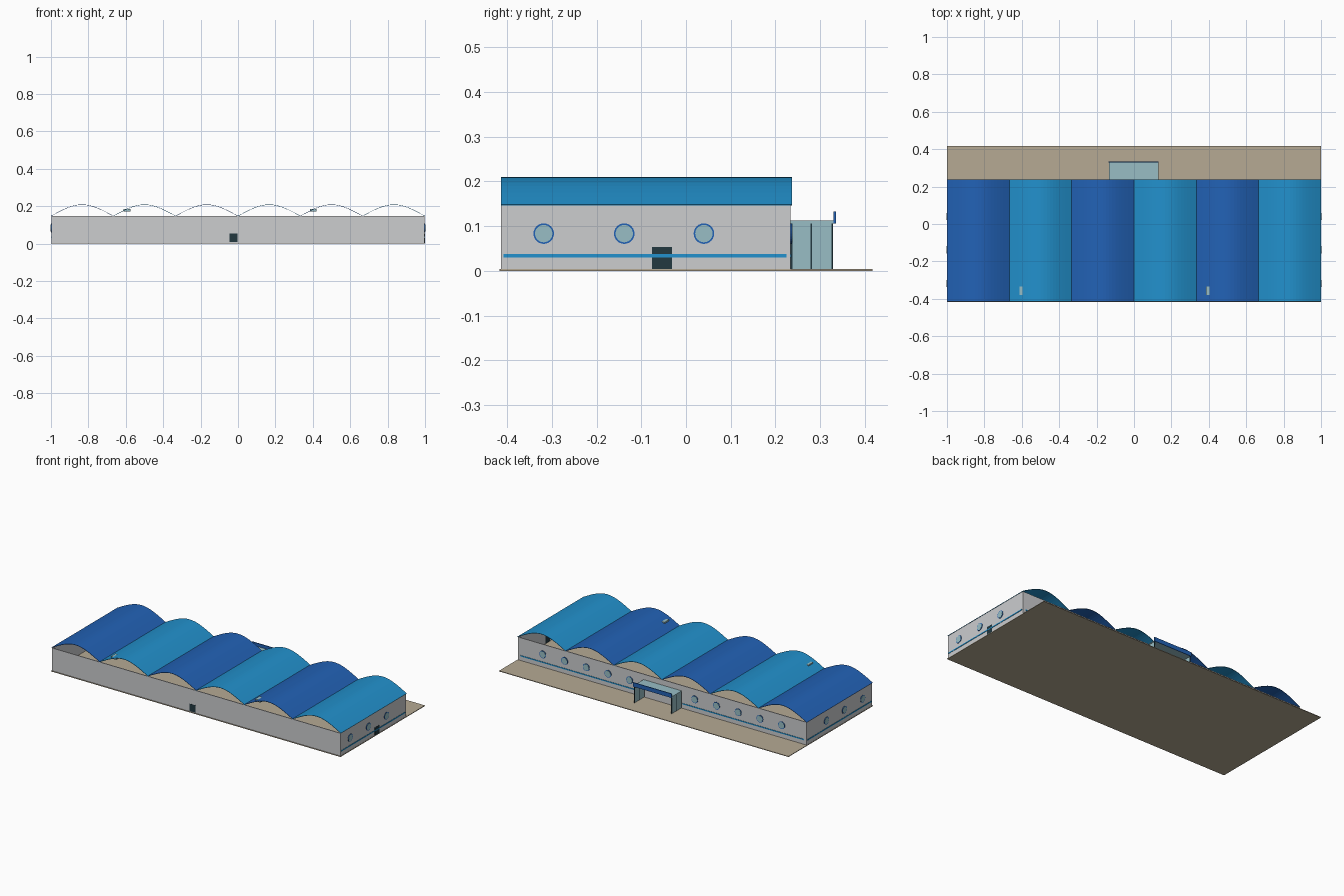
import bpy, bmesh, math
from mathutils import Matrix

if "Cube" in bpy.data.objects:
    bpy.data.objects.remove(bpy.data.objects["Cube"])


def material(name, r, g, b):
    m = bpy.data.materials.new(name)
    lin = [((c / 255 + 0.055) / 1.055) ** 2.4 for c in (r, g, b)]
    m.diffuse_color = (*lin, 1)
    m.use_nodes = True
    m.node_tree.nodes["Principled BSDF"].inputs["Base Color"].default_value = m.diffuse_color
    return m


WALL = material("wall_grey", 204, 205, 207)
DARK_BLUE = material("dark_blue", 34, 98, 182)
LIGHT_BLUE = material("light_blue", 34, 145, 205)
GLASS = material("pale_glass", 152, 190, 197)
DOOR = material("dark_door", 34, 56, 64)
GROUND = material("tan_ground", 182, 170, 148)


def finish(name, bm, mat):
    bmesh.ops.recalc_face_normals(bm, faces=bm.faces)
    me = bpy.data.meshes.new(name)
    bm.to_mesh(me)
    bm.free()
    me.materials.append(mat)
    ob = bpy.data.objects.new(name, me)
    bpy.context.collection.objects.link(ob)
    return ob


def box(name, x, y, z, mat):
    """Box from (min, max) pairs on each axis."""
    bm = bmesh.new()
    size = Matrix.Diagonal((x[1] - x[0], y[1] - y[0], z[1] - z[0], 1))
    mid = Matrix.Translation([(a[0] + a[1]) / 2 for a in (x, y, z)])
    bmesh.ops.create_cube(bm, size=1, matrix=mid @ size)
    return finish(name, bm, mat)


def disc(name, pos, axis, radius, depth, mat):
    """Round plate facing along the x or y axis."""
    bm = bmesh.new()
    turn = Matrix.Rotation(math.pi / 2, 4, 'Y' if axis == 'x' else 'X')
    bmesh.ops.create_cone(bm, cap_ends=True, segments=24, radius1=radius, radius2=radius,
                          depth=depth, matrix=Matrix.Translation(pos) @ turn)
    return finish(name, bm, mat)


def porthole(pos, axis):
    disc("window_ring", pos, axis, 0.023, 0.005, DARK_BLUE)
    disc("window_glass", pos, axis, 0.0195, 0.007, GLASS)


FRONT, BACK, TOP, T = -0.413, 0.234, 0.146, 0.005

# Ground slab
box("ground", (-1, 1), (-0.417, 0.417), (0, 0.004), GROUND)

# Four thin walls, open above
box("front_wall", (-0.998, 0.998), (FRONT, FRONT + T), (0.004, TOP), WALL)
box("back_wall", (-0.998, 0.998), (BACK - T, BACK), (0.004, TOP), WALL)
for s in (-1, 1):
    box("side_wall", sorted((s * 0.998, s * (0.998 - T))), (FRONT + T, BACK - T), (0.004, TOP), WALL)

# Six vaulted roof sheets in alternating blues
SPAN, SEGS, RISE = 2 / 6, 20, 0.061
for i in range(6):
    bm = bmesh.new()
    rows = []
    for k in range(SEGS + 1):
        t = k / SEGS
        h = 0.75 * 4 * t * (1 - t) + 0.25 * math.sin(math.pi * t) ** 2
        x = -1 + (i + t) * SPAN
        rows.append([bm.verts.new((x, y, 0.147 + RISE * h)) for y in (FRONT - 0.001, BACK + 0.003)])
    for a, b in zip(rows, rows[1:]):
        bm.faces.new((a[0], b[0], b[1], a[1]))
    roof = finish("roof_vault", bm, (DARK_BLUE, LIGHT_BLUE)[i % 2])
    mod = roof.modifiers.new("thickness", 'SOLIDIFY')
    mod.thickness = 0.002
    mod.offset = 0

# Small vents poking through two of the roofs
for x in (-0.612, 0.384):
    box("roof_vent", (x, x + 0.037), (-0.38, -0.335), (0.171, 0.184), GLASS)

# Round windows on the sides and back
for s in (-1, 1):
    for y in (-0.318, -0.138, 0.04):
        porthole((s * 0.998, y, 0.083), 'x')
    for k in range(5):
        porthole((s * (0.225 + 0.15 * k), BACK, 0.083), 'y')

# Stripes low on the sides and back
for s in (-1, 1):
    box("side_stripe", sorted((s * 0.997, s * 1.0)), (-0.408, 0.225), (0.03, 0.037), LIGHT_BLUE)
    box("back_stripe", sorted((s * 0.14, s * 0.98)), (BACK - 0.001, BACK + 0.002), (0.03, 0.037), LIGHT_BLUE)

# Doors through the front and right walls
box("front_door", (-0.045, -0.004), (FRONT - 0.001, FRONT + T + 0.001), (0.008, 0.053), DOOR)
box("right_door", (0.992, 0.9995), (-0.076, -0.031), (0.004, 0.053), DOOR)

# Entrance canopy with glazed sides, dark frames and a fascia board
box("canopy_roof", (-0.134, 0.13), (BACK, 0.331), (0.106, 0.112), GLASS)
box("canopy_fascia", (-0.135, 0.131), (0.33, 0.335), (0.106, 0.132), DARK_BLUE)
for x in (-0.13, 0.126):
    for y0, y1 in ((0.236, 0.278), (0.282, 0.325)):
        box("canopy_side_glass", (x - 0.001, x + 0.001), (y0, y1), (0.004, 0.106), GLASS)
    for y in (0.234, 0.278, 0.325):
        box("canopy_post", (x - 0.002, x + 0.002), (y, y + 0.004), (0.004, 0.106), DOOR)
